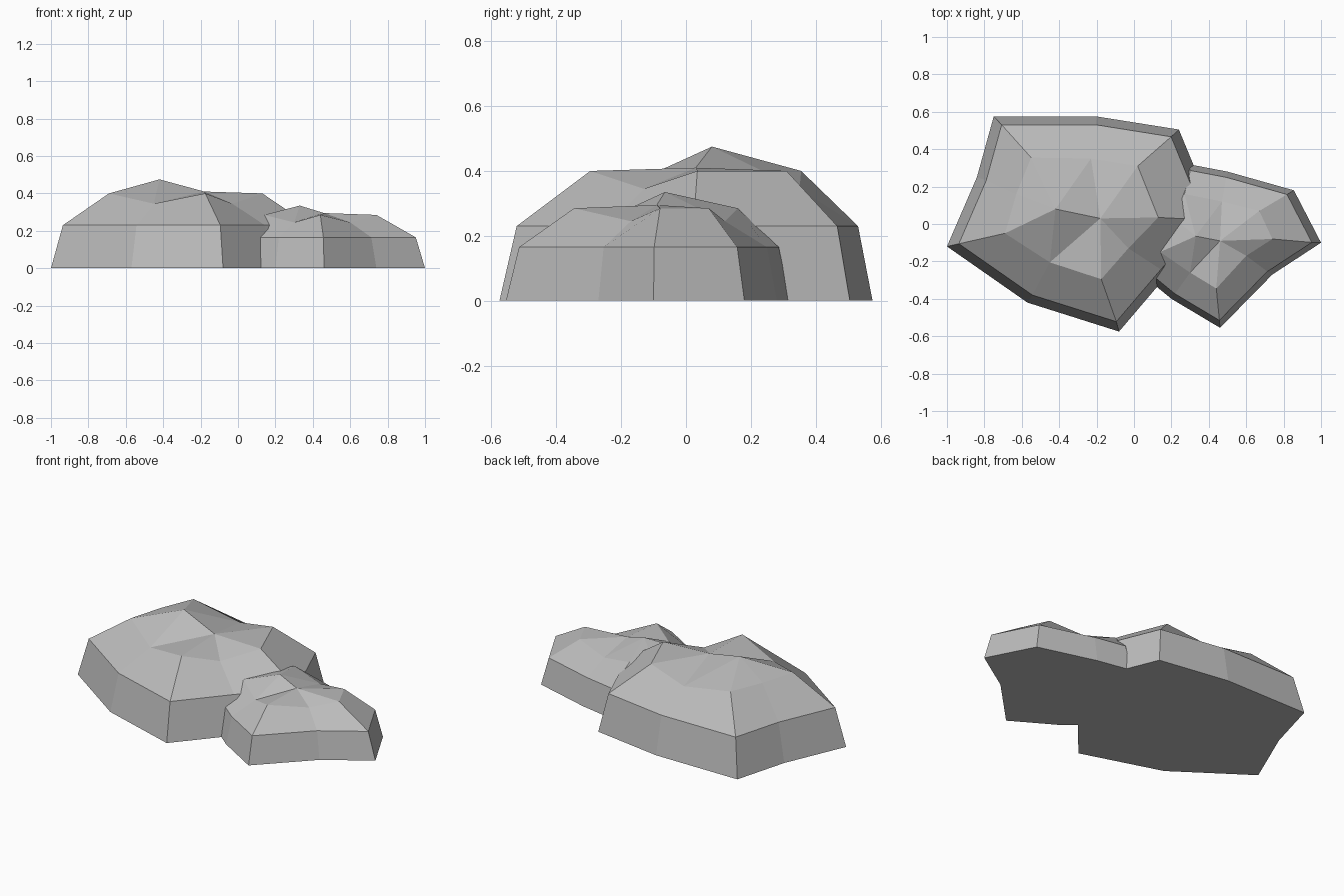
import bpy
import bmesh
from mathutils import Vector

if "Cube" in bpy.data.objects:
    bpy.data.objects.remove(bpy.data.objects["Cube"])

stone = bpy.data.materials.new("stone_grey")
stone.diffuse_color = (0.5, 0.5, 0.5, 1.0)
stone.use_nodes = True
stone.node_tree.nodes["Principled BSDF"].inputs["Base Color"].default_value = stone.diffuse_color


def make_rock(name, base, shoulder, peak, dip, height, middle):
    """Faceted boulder: a base ring, a slightly narrower band, a jagged
    shoulder ring and a broken cap with one peak and one dip."""
    bm = bmesh.new()
    # height is (band, high shoulder, low shoulder)
    low = [bm.verts.new((x, y, 0)) for x, y in base]
    band = []
    for x, y in base:
        p = Vector((x, y)).lerp(Vector(middle), 0.085)
        band.append(bm.verts.new((p.x, p.y, height[0])))
    sunken = (1, 3, 6)
    top = [bm.verts.new((x, y, height[2] if i in sunken else height[1]))
           for i, (x, y) in enumerate(shoulder)]
    n = len(base)

    # sides
    for lower, upper in ((low, band), (band, top)):
        for i in range(n):
            j = (i + 1) % n
            bm.faces.new((lower[i], lower[j], upper[j], upper[i]))

    # broken cap: one fan round the peak, one round the dip
    p, d = bm.verts.new(peak), bm.verts.new(dip)
    for centre, fan in ((p, (6, 7, 8, 0, 1)), (d, (1, 2, 3, 4, 5, 6))):
        for a, b in zip(fan, fan[1:]):
            bm.faces.new((centre, top[a], top[b]))
    bm.faces.new((p, top[1], d))
    bm.faces.new((p, d, top[6]))

    # flat underside
    bm.faces.new(low[::-1])

    mesh = bpy.data.meshes.new(name)
    bm.to_mesh(mesh)
    bm.free()
    mesh.materials.append(stone)
    rock = bpy.data.objects.new(name, mesh)
    bpy.context.collection.objects.link(rock)
    return rock


# large rock on the left
make_rock(
    "large_rock",
    base=[(-1, -.12), (-.57, -.42), (-.08, -.575), (.18, -.27), (.44, .02),
          (.24, .505), (-.2, .575), (-.75, .575), (-.84, .25)],
    shoulder=[(-.69, -.05), (-.45, -.205), (-.175, -.295), (-.03, -.13),
              (.13, .035), (.02, .31), (-.23, .35), (-.55, .355), (-.63, .16)],
    peak=(-.42, .08, .475), dip=(-.18, .03, .41),
    height=(.23, .40, .345), middle=(-.25, .05))

# small rock on the right, sunk into the large one
make_rock(
    "small_rock",
    base=[(-.02, -.22), (.2, -.4), (.46, -.555), (.74, -.27), (1, -.1),
          (.855, .18), (.5, .28), (.29, .32), (.05, .12)],
    shoulder=[(.14, -.15), (.3, -.26), (.44, -.345), (.6, -.17),
              (.74, -.08), (.67, .07), (.47, .12), (.27, .16), (.2, .04)],
    peak=(.33, -.065, .335), dip=(.46, -.09, .295),
    height=(.165, .285, .245), middle=(.42, -.08))
